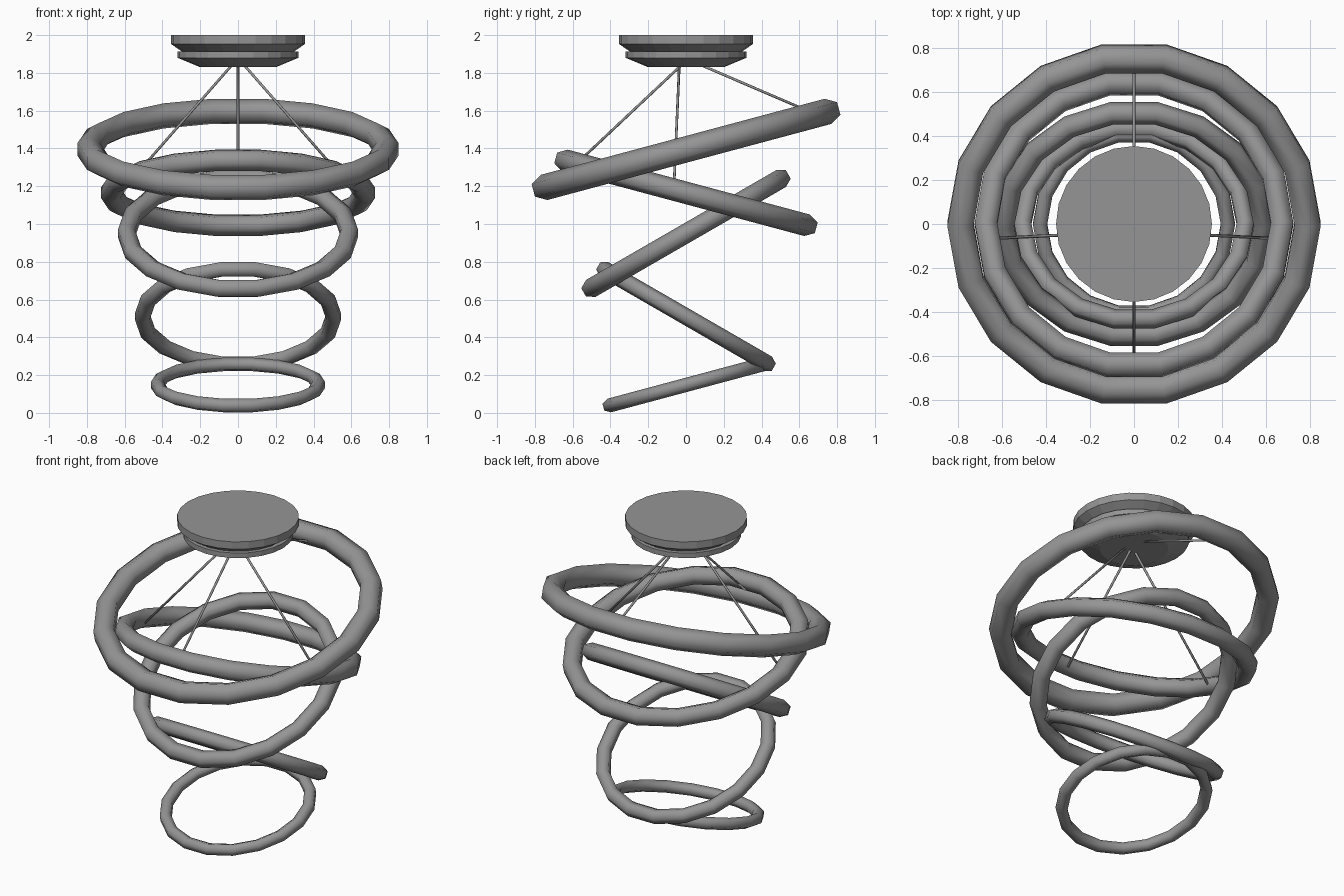
import bpy, bmesh, math
from mathutils import Vector, Matrix

cube = bpy.data.objects.get("Cube")
if cube:
    bpy.data.objects.remove(cube, do_unlink=True)

grey = bpy.data.materials.new("warm grey metal")
grey.use_nodes = True
COLOUR = (0.3, 0.3, 0.3, 1)
grey.diffuse_color = COLOUR
grey.node_tree.nodes["Principled BSDF"].inputs["Base Color"].default_value = COLOUR


def sweep(name, profile, sides, closed):
    """Turn a (radius, z) profile about z; an open profile gets end caps."""
    bm = bmesh.new()
    rows = []
    for i in range(sides):
        a = math.tau * i / sides
        rows.append([bm.verts.new((r * math.cos(a), r * math.sin(a), z)) for r, z in profile])
    n = len(profile)
    for i in range(sides):
        p, q = rows[i], rows[(i + 1) % sides]
        for j in range(n if closed else n - 1):
            k = (j + 1) % n
            bm.faces.new((p[j], q[j], q[k], p[k]))
    if not closed:
        bm.faces.new([row[0] for row in rows])
        bm.faces.new([row[-1] for row in rows])
    bmesh.ops.recalc_face_normals(bm, faces=bm.faces)
    mesh = bpy.data.meshes.new(name)
    bm.to_mesh(mesh)
    bm.free()
    mesh.materials.append(grey)
    obj = bpy.data.objects.new(name, mesh)
    bpy.context.collection.objects.link(obj)
    return obj


def ring(name, outer, height, tilt):
    """Tilted hoop with a six-sided tube, flat on its outer side."""
    tube = outer * 0.081
    centre = outer - tube * math.cos(math.pi / 6)
    angles = [math.radians(30 + 60 * i) for i in range(6)]
    profile = [(centre + tube * math.cos(a), tube * math.sin(a)) for a in angles]
    obj = sweep(name, profile, 18, True)
    obj.data.shade_smooth()
    obj.location.z = height
    obj.rotation_euler.x = math.radians(tilt)


def rod(name, start, end):
    start, end = Vector(start), Vector(end)
    span = end - start
    obj = sweep(name, [(0.007, 0), (0.007, span.length)], 8, False)
    turn = span.to_track_quat("Z", "Y").to_matrix().to_4x4()
    obj.matrix_world = Matrix.Translation(start) @ turn
    obj.data.shade_smooth()


# Hoops from top to bottom
ring("top_ring", 0.85, 1.395, 15)
ring("second_ring", 0.725, 1.165, -15)
ring("third_ring", 0.635, 0.95, 30)
ring("fourth_ring", 0.545, 0.51, -30)
ring("bottom_ring", 0.46, 0.148, 15)

# Ceiling mount
sweep("ceiling_mount", [(0.355, 2.0), (0.355, 1.953), (0.295, 1.912), (0.32, 1.912),
                        (0.32, 1.88), (0.2, 1.83)], 24, False)

# Suspension rods
for side, s in (("left", 1), ("right", -1)):
    rod(side + "_rod", (s * 0.025, -0.035, 1.85), (s * 0.62, -0.065, 1.17))
rod("front_rod", (0, -0.015, 1.85), (0, -0.6, 1.3))
rod("back_rod", (0, 0.06, 1.85), (0, 0.7, 1.575))
